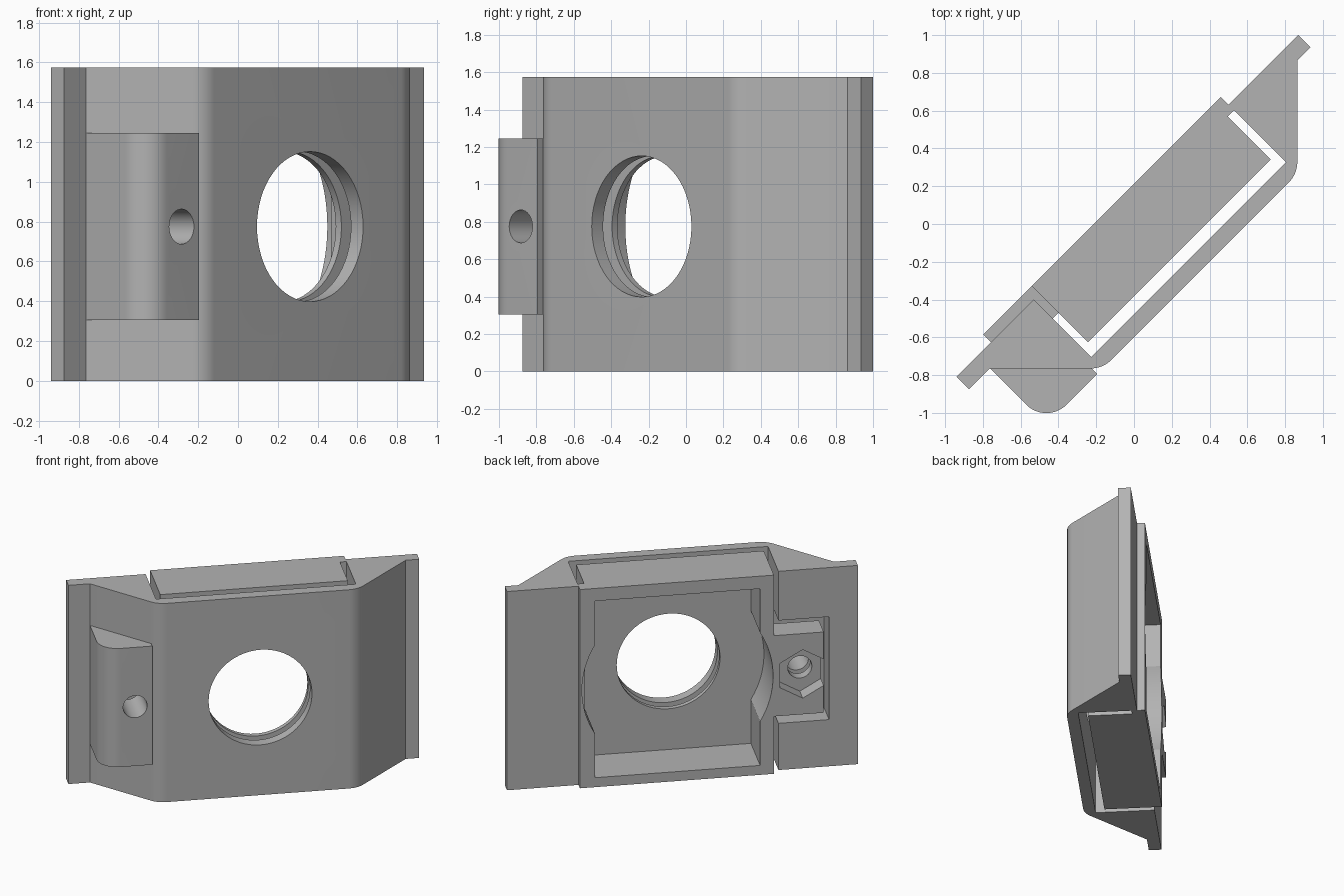
import bpy, bmesh, math
from mathutils import Matrix, Vector

if "Cube" in bpy.data.objects:
    bpy.data.objects.remove(bpy.data.objects["Cube"])

# Local frame: u runs along the mount, v points out of its front face
TURN = Matrix.Rotation(math.radians(45), 4, 'Z')
H = 1.575          # height of the mount
ZC = 0.775         # height of the hole centres
EYE_U = 0.088      # centre of the big opening
NUT_U = -0.825     # centre of the screw

grey = bpy.data.materials.new("light grey")
grey.diffuse_color = (0.45, 0.45, 0.45, 1)
grey.use_nodes = True
grey.node_tree.nodes["Principled BSDF"].inputs["Base Color"].default_value = grey.diffuse_color


def fillet(a, b, c, r, n=10):
    """Arc of radius r rounding corner b between a and c."""
    a, b, c = Vector(a), Vector(b), Vector(c)
    d1, d2 = (a - b).normalized(), (c - b).normalized()
    half = d1.angle(d2) / 2
    centre = b + (d1 + d2).normalized() * (r / math.sin(half))
    s = b + d1 * (r / math.tan(half)) - centre
    e = b + d2 * (r / math.tan(half)) - centre
    return [tuple(centre + (s * (1 - i / n) + e * (i / n)).normalized() * r)
            for i in range(n + 1)]


def make(name, points, offset):
    """Extrude a closed 3D outline by an offset."""
    bm = bmesh.new()
    face = bm.faces.new([bm.verts.new(p) for p in points])
    new = bmesh.ops.extrude_face_region(bm, geom=[face])["geom"]
    bmesh.ops.translate(bm, vec=offset,
                        verts=[g for g in new if isinstance(g, bmesh.types.BMVert)])
    bmesh.ops.recalc_face_normals(bm, faces=bm.faces)
    bm.transform(TURN)
    mesh = bpy.data.meshes.new(name)
    bm.to_mesh(mesh)
    bm.free()
    mesh.materials.append(grey)
    obj = bpy.data.objects.new(name, mesh)
    bpy.context.collection.objects.link(obj)
    return obj


def prism(name, outline, z0=0.0, z1=H):
    """Plan outline of (u, v) points raised from z0 to z1."""
    return make(name, [(u, -v, z0) for u, v in outline], (0, 0, z1 - z0))


def box(name, u0, u1, v0, v1, z0, z1):
    return prism(name, [(u0, v0), (u1, v0), (u1, v1), (u0, v1)], z0, z1)


def drill(name, u, r, v0, v1, sides=64):
    """Round or many-sided bar running along v."""
    ring = [(u + r * math.sin(2 * math.pi * i / sides), -v0,
             ZC + r * math.cos(2 * math.pi * i / sides)) for i in range(sides)]
    return make(name, ring, (0, v0 - v1, 0))


def combine(obj, tool, operation='DIFFERENCE'):
    mod = obj.modifiers.new("combine", 'BOOLEAN')
    mod.operation, mod.solver, mod.object = operation, 'EXACT', tool
    bpy.context.view_layer.objects.active = obj
    bpy.ops.object.modifier_apply(modifier=mod.name)
    bpy.data.objects.remove(tool)


# Outer shell: flanges, sloped shoulders, front wall and hinge bridge
shell = prism("outer_shell",
    [(1.322, -0.092), (1.322, 0), (1.223, 0)]
    + fillet((1.223, 0), (0.799, 0.424), (-0.658, 0.424), 0.155)
    + fillet((0.799, 0.424), (-0.658, 0.424), (-1.08, 0), 0.155)
    + [(-1.08, 0), (-1.237, 0), (-1.237, -0.092), (-0.658, -0.092),
       (-0.658, 0.338), (0.80, 0.338), (0.80, -0.052), (0.753, -0.052),
       (0.753, -0.092)])

# Rounded screw boss on the front shoulder
boss = prism("screw_boss",
    [(-0.70, -0.03), (-1.08, -0.03)]
    + fillet((-1.08, 0), (-1.08, 0.424), (-0.6, 0.424), 0.15)
    + [(-0.70, 0.424)], 0.305, 1.245)
combine(shell, boss, 'UNION')
combine(shell, drill("opening_cutter", EYE_U, 0.377, 0.30, 0.50))
combine(shell, box("pocket_cutter", -1.027, -0.64, -0.2, 0.11, 0.37, 1.185))
combine(shell, drill("screw_cutter", NUT_U, 0.088, 0.0, 0.5, 32))

# Inner frame: hollow block hung from the hinge bridge
frame = prism("inner_frame",
    [(-0.615, -0.15), (0.80, -0.15), (0.80, -0.092), (0.753, -0.092),
     (0.753, 0.27), (-0.615, 0.27)])
combine(frame, box("cavity_cutter", EYE_U - 0.602, EYE_U + 0.602,
                   -0.3, 0.23, 0.075, 1.475))
combine(frame, drill("round_cavity_cutter", EYE_U, 0.697, -0.3, 0.23, 96))
combine(frame, drill("frame_opening_cutter", EYE_U, 0.377, 0.1, 0.4))

# Adjusting tab with a hexagonal nut seat
tab = box("nut_tab", -0.978, -0.615, -0.15, 0.05, 0.455, 1.095)
combine(tab, drill("nut_cutter", NUT_U, 0.192, -0.3, -0.03, 6))
combine(tab, drill("tab_screw_cutter", NUT_U, 0.088, -0.2, 0.2, 32))

# Smooth the rounded surfaces, keep the edges sharp
for obj in (shell, frame, tab):
    bpy.ops.object.select_all(action='DESELECT')
    obj.select_set(True)
    bpy.context.view_layer.objects.active = obj
    bpy.ops.object.shade_smooth_by_angle(angle=math.radians(25))
